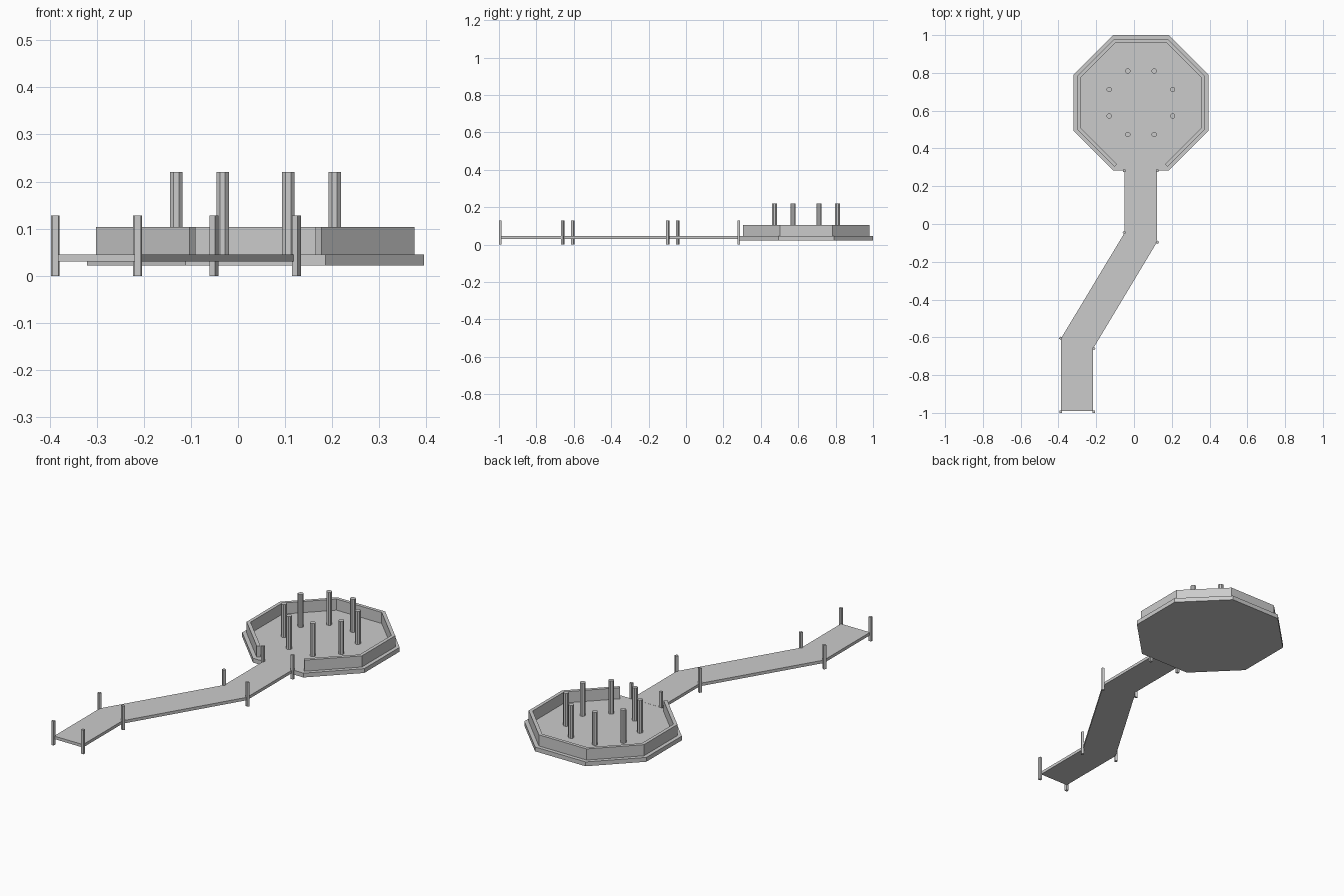
import bpy, bmesh
from math import pi, cos, sin, radians

if "Cube" in bpy.data.objects:
    bpy.data.objects.remove(bpy.data.objects["Cube"])

CX, CY = 0.037, 0.642          # platform centre
FLOOR = 0.045                  # walking surface height


def prism(name, outline, z0, z1):
    """Extrude a flat outline between two heights."""
    bm = bmesh.new()
    face = bm.faces.new([bm.verts.new((x, y, z0)) for x, y in outline])
    ext = bmesh.ops.extrude_face_region(bm, geom=[face])
    for v in ext["geom"]:
        if isinstance(v, bmesh.types.BMVert):
            v.co.z = z1
    bmesh.ops.recalc_face_normals(bm, faces=bm.faces)
    mesh = bpy.data.meshes.new(name)
    bm.to_mesh(mesh)
    bm.free()
    obj = bpy.data.objects.new(name, mesh)
    bpy.context.collection.objects.link(obj)
    return obj


def ngon(x, y, r, sides, start):
    return [(x + r * cos(start + 2 * pi * i / sides),
             y + r * sin(start + 2 * pi * i / sides)) for i in range(sides)]


def octagon(apothem):
    """Corners counter-clockwise, starting right of the entrance."""
    return ngon(CX, CY, apothem / cos(pi / 8), 8, radians(-67.5))


# Platform slab
prism("platform", octagon(0.358), 0.022, FLOOR)

# Parapet wall, open at the entrance, with ends cut square
outer, inner = octagon(0.338), octagon(0.320)
t = 0.018 * cos(pi / 4)
inner[0] = (outer[0][0] - t, outer[0][1] + t)
inner[-1] = (outer[-1][0] + t, outer[-1][1] + t)
prism("parapet_wall", outer + inner[::-1], FLOOR, 0.104)

# Ring of columns
for i, (x, y) in enumerate(ngon(CX, CY, 0.182, 8, pi / 8)):
    prism(f"column_{i + 1}", ngon(x, y, 0.0142, 8, pi / 8), FLOOR, 0.22)

# Zigzag walkway
left = [(-0.386, -0.99), (-0.386, -0.605), (-0.049, -0.045), (-0.049, 0.285)]
right = [(-0.216, -0.99), (-0.216, -0.659), (0.121, -0.097), (0.121, 0.285)]
prism("walkway", right + left[::-1], 0.03, FLOOR + 0.0005)

# Posts along both edges; those at the bends are turned
for side, pts, dx in (("left", left, -0.002), ("right", right, 0.003)):
    for i, (x, y) in enumerate(pts):
        turn = radians(30) if i in (1, 2) else 0
        y = {0: -0.993, 3: 0.281}.get(i, y)
        prism(f"{side}_post_{i + 1}",
              ngon(x + dx, y, 0.0097, 4, pi / 4 - turn), 0, 0.128)
